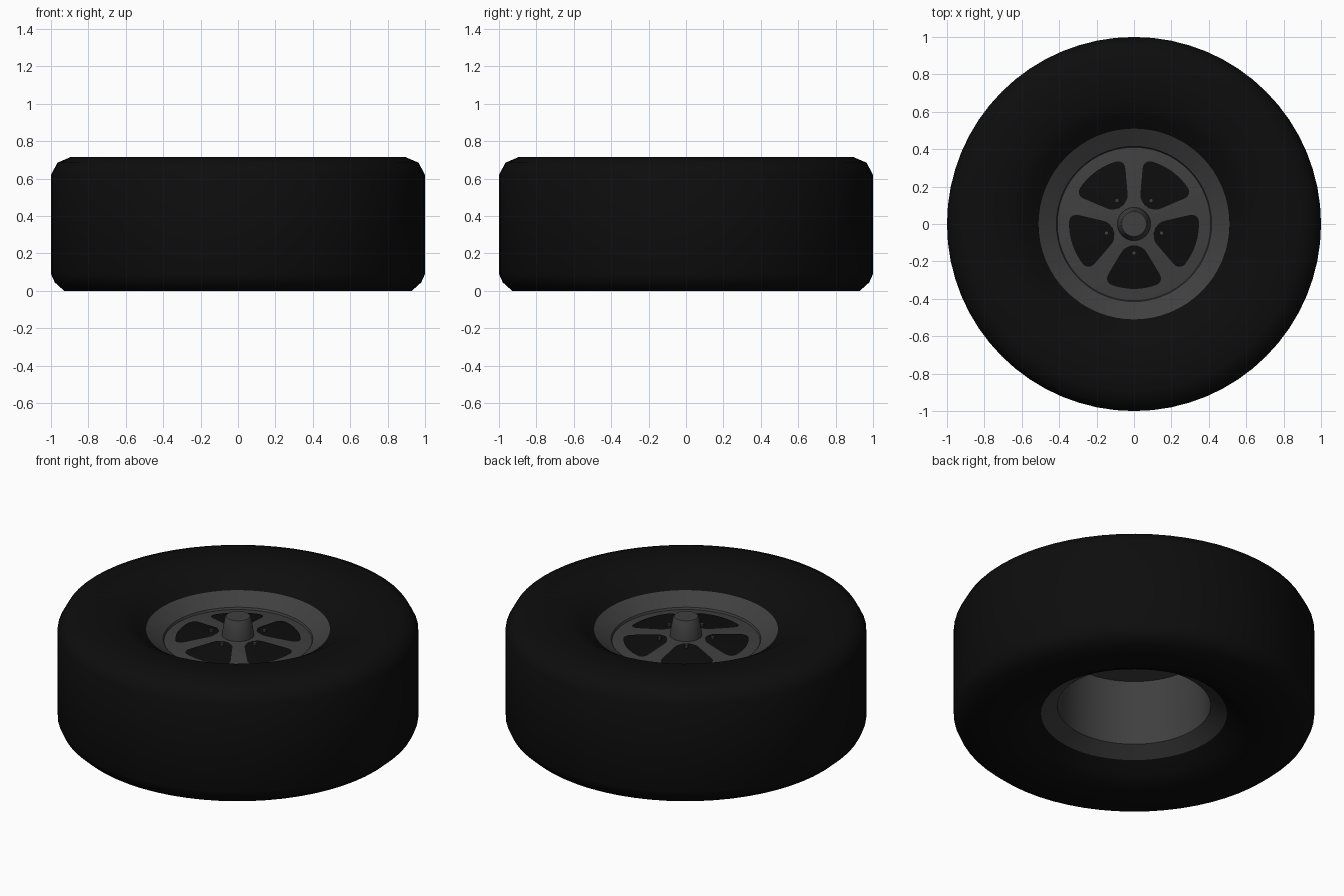
import bpy
import bmesh
from math import sin, cos, asin, pi, radians, sqrt

cube = bpy.data.objects.get("Cube")
if cube:
    bpy.data.objects.remove(cube, do_unlink=True)


def make_material(name, value):
    mat = bpy.data.materials.new(name)
    mat.use_nodes = True
    colour = (value, value, value, 1)
    mat.diffuse_color = colour
    shader = mat.node_tree.nodes["Principled BSDF"]
    shader.inputs["Base Color"].default_value = colour
    shader.inputs["Roughness"].default_value = 0.8
    return mat


rubber = make_material("black rubber", 0.004)
metal = make_material("dark grey metal", 0.05)


def finish(bm, name, mat, angle=35):
    mesh = bpy.data.meshes.new(name)
    bm.to_mesh(mesh)
    bm.free()
    mesh.materials.append(mat)
    obj = bpy.data.objects.new(name, mesh)
    bpy.context.collection.objects.link(obj)
    bpy.ops.object.select_all(action="DESELECT")
    obj.select_set(True)
    bpy.context.view_layer.objects.active = obj
    bpy.ops.object.shade_smooth_by_angle(angle=radians(angle))
    return obj


def lathe(name, profile, mat, closed=False, steps=64, angle=35):
    """Turn a (radius, height) profile around the z axis."""
    bm = bmesh.new()
    verts = [bm.verts.new((r, 0, z)) for r, z in profile]
    edges = [bm.edges.new(pair) for pair in zip(verts, verts[1:])]
    if closed:
        edges.append(bm.edges.new((verts[-1], verts[0])))
    bmesh.ops.spin(bm, geom=verts + edges, cent=(0, 0, 0), axis=(0, 0, 1),
                   angle=2 * pi, steps=steps)
    bmesh.ops.remove_doubles(bm, verts=bm.verts, dist=0.0005)
    bmesh.ops.recalc_face_normals(bm, faces=bm.faces)
    return finish(bm, name, mat, angle)


# Tyre: straight tread, chamfered shoulders, sidewalls dipping to the rim
lathe("tyre", [
    (0.515, 0.09), (0.58, 0.04), (0.66, 0), (0.93, 0), (0.98, 0.045),
    (1, 0.09), (1, 0.62), (0.965, 0.685), (0.895, 0.715), (0.66, 0.715),
    (0.58, 0.67), (0.51, 0.62)], rubber, closed=True, angle=50)

# Rim: flared lips, open barrel underneath, shallow conical face on top
lathe("rim", [
    (0, 0.56), (0.415, 0.535), (0.425, 0.14), (0.515, 0.09), (0.51, 0.62),
    (0.415, 0.56), (0.41, 0.548), (0.09, 0.585), (0, 0.585)], metal, angle=20)

# Hub cap: tapered cone with a flat end
lathe("hub_cap", [
    (0, 0.57), (0.09, 0.57), (0.088, 0.6), (0.072, 0.692), (0.066, 0.7),
    (0, 0.7)], metal)


def face_height(r):
    return 0.548 + (0.41 - r) * 0.1156


# Spoke openings: rounded black panels lying on the rim face
INNER, OUTER, ROWS, COLS = 0.115, 0.347, 16, 10
HOLE_ANGLES = [radians(-90 + 72 * i) for i in range(5)]


def half_angle(r):
    """Half the opening's angle between spokes, with rounded corners."""
    t = (r - INNER) / (OUTER - INNER)
    half_spoke = 0.03 + 0.02 * t
    width = pi / 5 - asin(half_spoke / r)
    corner = 0.045
    gap = min(r - INNER, OUTER - r)
    if gap < corner:
        inset = corner - sqrt(corner ** 2 - (corner - gap) ** 2)
        width -= min(inset / r, width * 0.6)
    return width


bm = bmesh.new()
for centre in HOLE_ANGLES:
    rows = []
    for i in range(ROWS + 1):
        r = INNER + (OUTER - INNER) * (1 - cos(pi * i / ROWS)) / 2
        half = half_angle(r)
        angles = [centre + half * (2 * j / COLS - 1) for j in range(COLS + 1)]
        rows.append([bm.verts.new((r * cos(a), r * sin(a), face_height(r) + 0.004))
                     for a in angles])
    for low, high in zip(rows, rows[1:]):
        for j in range(COLS):
            bm.faces.new((low[j], high[j], high[j + 1], low[j + 1]))
finish(bm, "spoke_openings", rubber)

# Lug nuts: one in each opening
bm = bmesh.new()
for a in HOLE_ANGLES:
    r = 0.155
    made = bmesh.ops.create_cone(bm, cap_ends=True, segments=6, radius1=0.012,
                                 radius2=0.012, depth=0.03)
    bmesh.ops.translate(bm, verts=made["verts"],
                        vec=(r * cos(a), r * sin(a), face_height(r) + 0.003))
finish(bm, "lug_nuts", metal)
